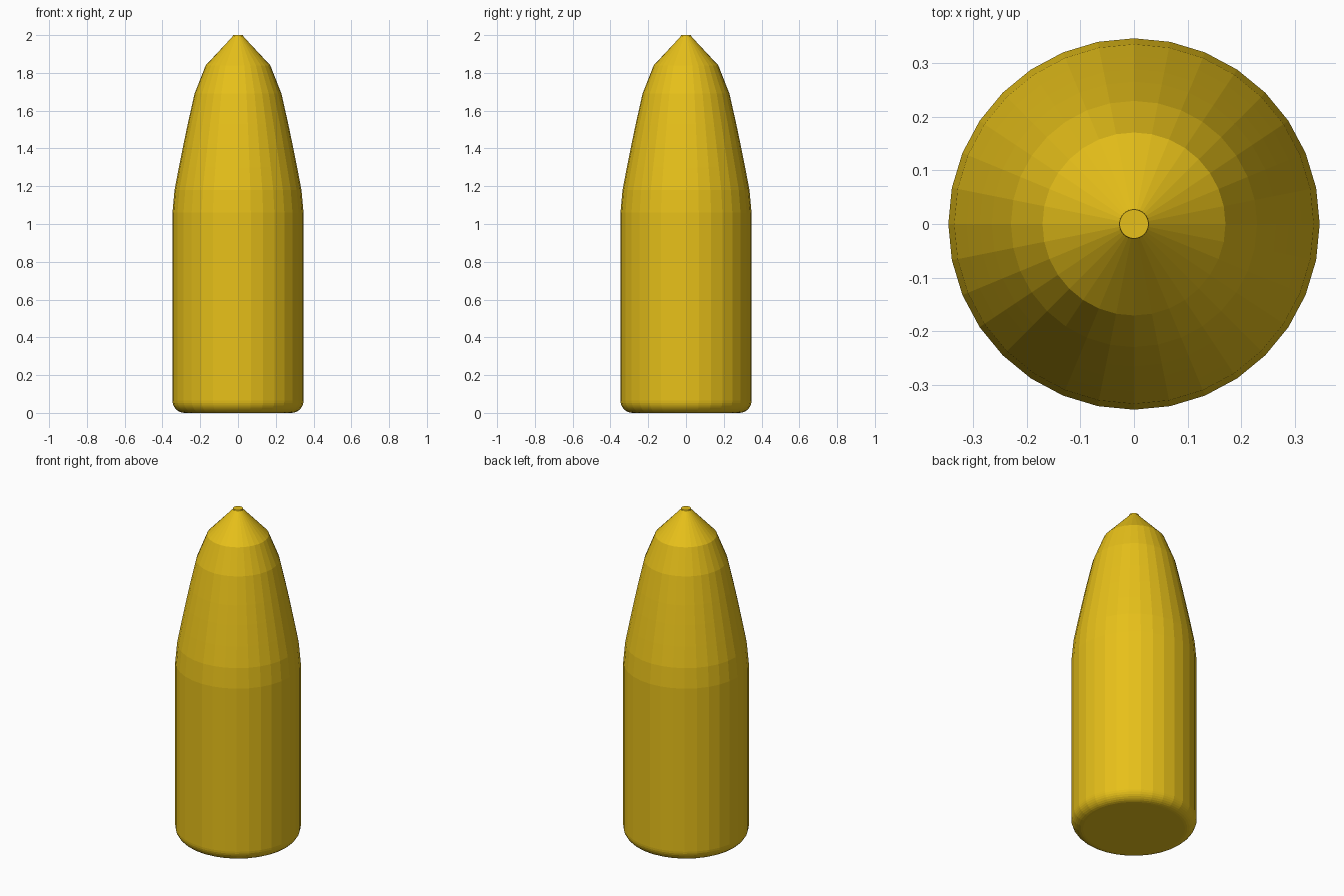
import bpy, bmesh, math

if "Cube" in bpy.data.objects:
    bpy.data.objects.remove(bpy.data.objects["Cube"])

SIDES = 32
R, BEVEL, STEPS = 0.347, 0.065, 8

# Profile (radius, height): rounded base edge, straight body, tapered nose
profile = []
for i in range(STEPS + 1):
    a = math.pi / 2 * i / STEPS
    profile.append((R - BEVEL + BEVEL * math.sin(a), BEVEL - BEVEL * math.cos(a)))
profile += [(R, 1.06), (0.336, 1.18), (0.313, 1.30), (0.289, 1.42),
            (0.266, 1.53), (0.23, 1.69), (0.171, 1.84), (0.028, 1.993), (0.027, 2.0)]

# Stack rings of vertices and bridge them
bm = bmesh.new()
rings = []
for r, z in profile:
    rings.append([bm.verts.new((r * math.cos(math.tau * k / SIDES),
                                r * math.sin(math.tau * k / SIDES), z))
                  for k in range(SIDES)])
for lo, hi in zip(rings, rings[1:]):
    for k in range(SIDES):
        n = (k + 1) % SIDES
        bm.faces.new((lo[k], lo[n], hi[n], hi[k]))

# Flat base and tip caps
bm.faces.new(rings[0][::-1])
bm.faces.new(rings[-1])

mesh = bpy.data.meshes.new("bullet")
bm.to_mesh(mesh)
bm.free()
bullet = bpy.data.objects.new("bullet", mesh)
bpy.context.collection.objects.link(bullet)

# Yellow metal
mat = bpy.data.materials.new("yellow_metal")
mat.diffuse_color = (0.8, 0.53, 0.01, 1)
mat.use_nodes = True
mat.node_tree.nodes["Principled BSDF"].inputs["Base Color"].default_value = mat.diffuse_color
mesh.materials.append(mat)
